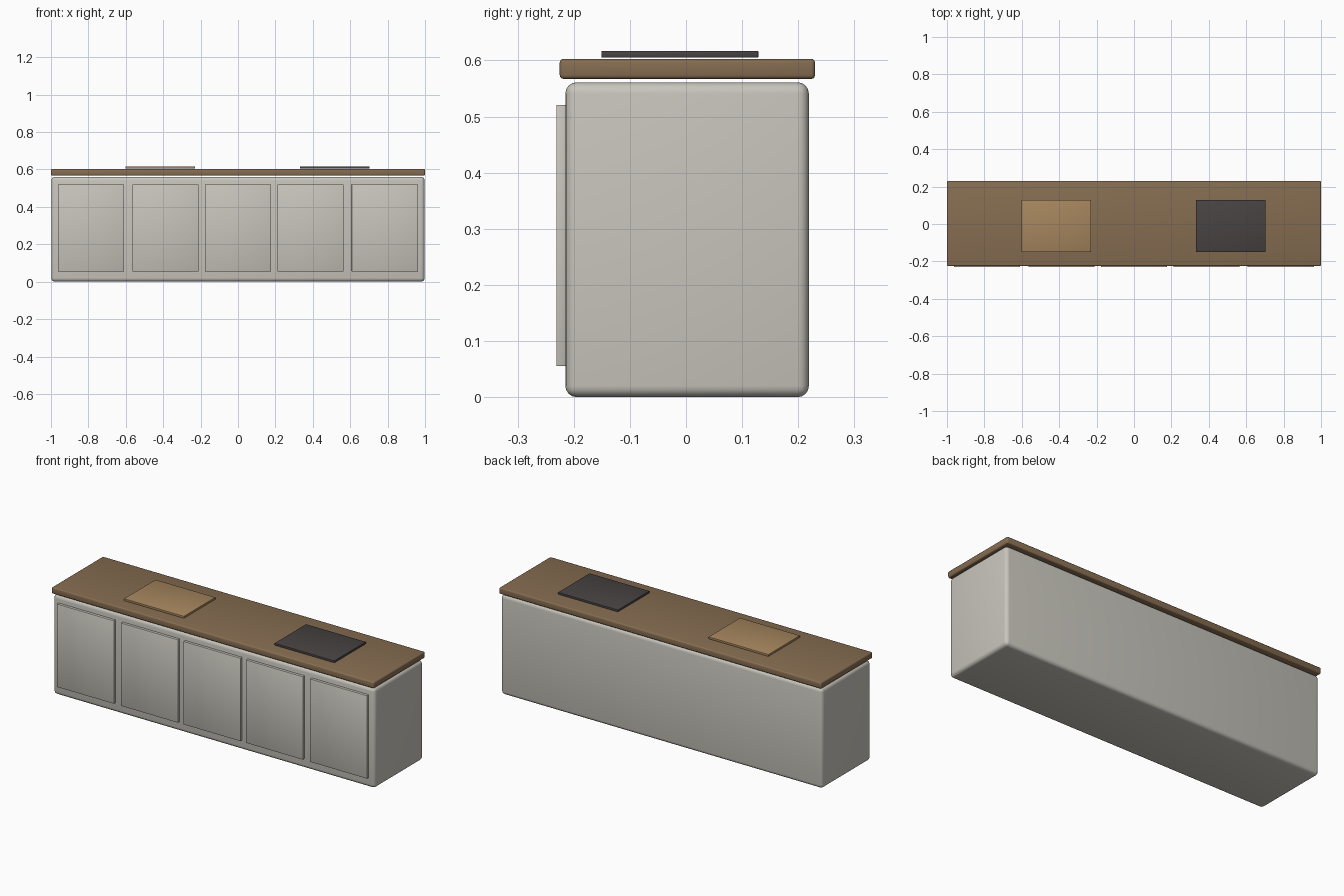
import bpy
import math

if "Cube" in bpy.data.objects:
    bpy.data.objects.remove(bpy.data.objects["Cube"])


def srgb(r, g, b):
    def lin(c):
        c /= 255
        return c / 12.92 if c <= 0.04045 else ((c + 0.055) / 1.055) ** 2.4
    return (lin(r), lin(g), lin(b), 1.0)


def material(name, rgb):
    m = bpy.data.materials.new(name)
    m.diffuse_color = srgb(*rgb)
    m.use_nodes = True
    m.node_tree.nodes["Principled BSDF"].inputs["Base Color"].default_value = m.diffuse_color
    return m


PAINT = material("pale grey paint", (200, 197, 188))
WOOD = material("brown worktop wood", (134, 109, 81))
BOARD = material("light board wood", (166, 134, 94))
DARK = material("dark glass", (71, 67, 66))


def rounded_box(name, x, y, z, mat, bevel, segments=3):
    """Box spanning the (min, max) ranges, with rounded edges."""
    size = [r[1] - r[0] for r in (x, y, z)]
    centre = [(r[0] + r[1]) / 2 for r in (x, y, z)]
    bpy.ops.mesh.primitive_cube_add(size=1, location=centre)
    ob = bpy.context.object
    ob.name = name
    ob.scale = size
    bpy.ops.object.transform_apply(location=False, rotation=False, scale=True)
    mod = ob.modifiers.new("rounding", 'BEVEL')
    mod.width = bevel
    mod.segments = segments
    bpy.ops.object.modifier_apply(modifier=mod.name)
    bpy.ops.object.shade_smooth_by_angle(angle=math.radians(40))
    ob.data.materials.append(mat)
    return ob


# Cabinet body and overhanging worktop, with a thin shadow gap between
rounded_box("cabinet_body", (-0.998, 0.998), (-0.215, 0.219), (0, 0.561), PAINT, 0.02, 4)
rounded_box("worktop", (-1, 1), (-0.225, 0.23), (0.567, 0.603), WOOD, 0.007)

# Five door panels along the front
for i, cx in enumerate((-0.786, -0.388, 0, 0.387, 0.785)):
    rounded_box(f"door_{i + 1}", (cx - 0.177, cx + 0.177), (-0.231, -0.2145),
                (0.055, 0.521), PAINT, 0.002, 2)

# Chopping board and hob lying on the worktop
for name, x0, mat in (("chopping_board", -0.602, BOARD), ("hob", 0.332, DARK)):
    rounded_box(name, (x0, x0 + 0.372), (-0.151, 0.129), (0.605, 0.617), mat, 0.002, 2)
